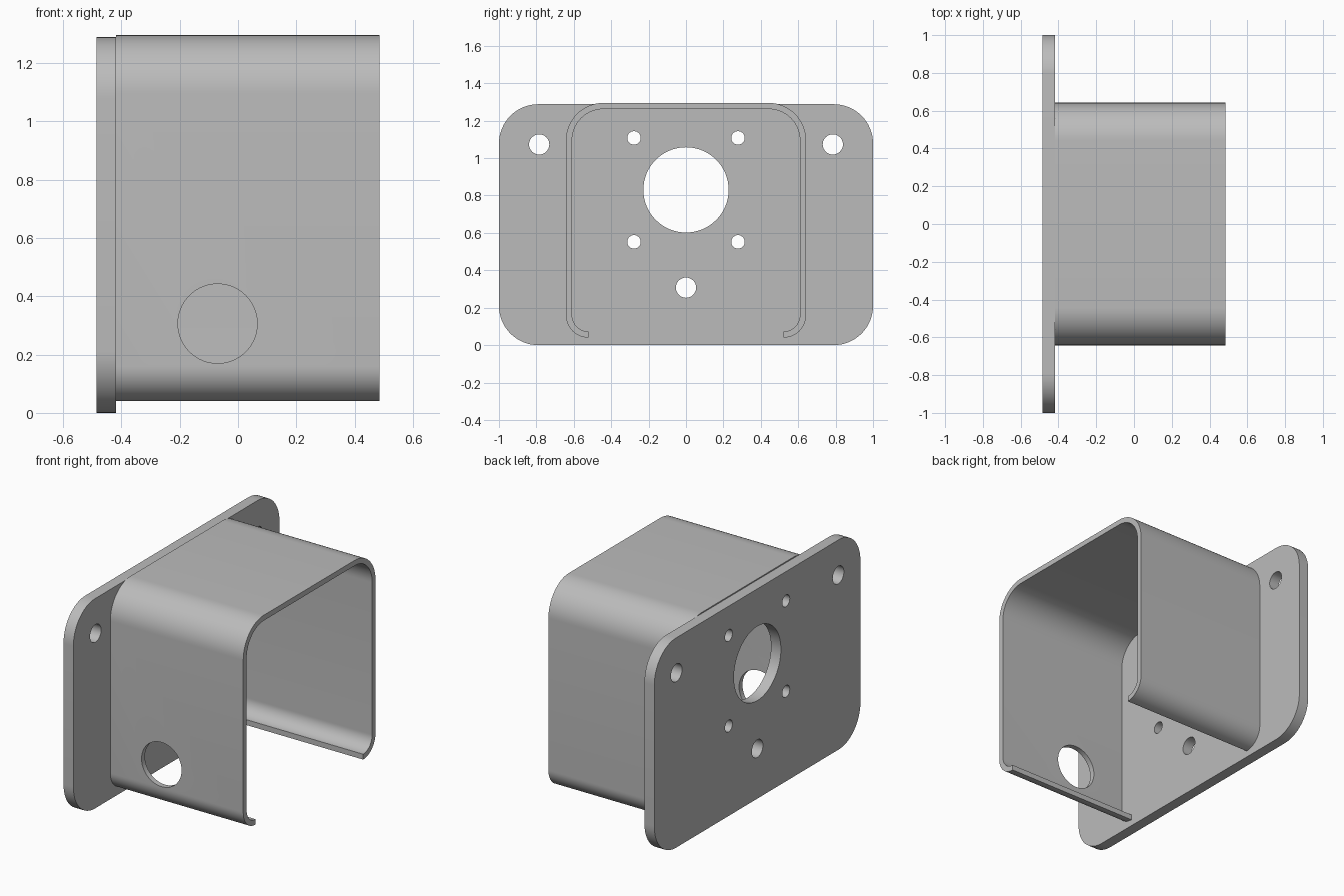
import bpy, bmesh
from math import sin, cos, pi, radians
from mathutils import Matrix, Vector

cube = bpy.data.objects.get("Cube")
if cube:
    bpy.data.objects.remove(cube, do_unlink=True)

steel = bpy.data.materials.new("plain grey")
steel.use_nodes = True
GREY = (0.5, 0.5, 0.5, 1)
steel.diffuse_color = GREY
steel.node_tree.nodes["Principled BSDF"].inputs["Base Color"].default_value = GREY


def arc(cy, cz, r, start, end, n=16):
    """Points of an arc in the y-z plane, angles in degrees."""
    angles = [radians(start + (end - start) * i / n) for i in range(n + 1)]
    return [(cy + r * cos(a), cz + r * sin(a)) for a in angles]


def extrude_x(name, outline, x0, x1):
    """Extrude a y-z outline from x0 to x1."""
    bm = bmesh.new()
    face = bm.faces.new([bm.verts.new((x0, y, z)) for y, z in outline])
    grown = bmesh.ops.extrude_face_region(bm, geom=[face])["geom"]
    verts = [g for g in grown if isinstance(g, bmesh.types.BMVert)]
    bmesh.ops.translate(bm, verts=verts, vec=(x1 - x0, 0, 0))
    bmesh.ops.recalc_face_normals(bm, faces=bm.faces)
    mesh = bpy.data.meshes.new(name)
    bm.to_mesh(mesh)
    bm.free()
    mesh.materials.append(steel)
    obj = bpy.data.objects.new(name, mesh)
    bpy.context.collection.objects.link(obj)
    return obj


def drill(obj, holes, axis):
    """Cut round holes (centre, radius) along an axis."""
    bm = bmesh.new()
    turn = Vector((0, 0, 1)).rotation_difference(Vector(axis)).to_matrix().to_4x4()
    for centre, r in holes:
        bmesh.ops.create_cone(bm, cap_ends=True, segments=64, radius1=r, radius2=r,
                              depth=0.3, matrix=Matrix.Translation(centre) @ turn)
    mesh = bpy.data.meshes.new("drill")
    bm.to_mesh(mesh)
    bm.free()
    mesh.materials.append(steel)
    cutter = bpy.data.objects.new("drill", mesh)
    cutter.hide_render = True
    bpy.context.collection.objects.link(cutter)
    mod = obj.modifiers.new("holes", "BOOLEAN")
    mod.operation, mod.solver, mod.object = "DIFFERENCE", "EXACT", cutter
    select(obj)
    bpy.ops.object.modifier_apply(modifier=mod.name)
    bpy.data.objects.remove(cutter, do_unlink=True)


def select(obj):
    bpy.ops.object.select_all(action="DESELECT")
    obj.select_set(True)
    bpy.context.view_layer.objects.active = obj


X_BACK, X_JOIN, X_FRONT = -0.485, -0.418, 0.485

# Mounting plate with rounded corners
H, R = 1.288, 0.21
plate = extrude_x("mounting_plate",
                  arc(1 - R, H - R, R, 0, 90) + arc(R - 1, H - R, R, 90, 180)
                  + arc(R - 1, R, R, 180, 270) + arc(1 - R, R, R, 270, 360),
                  X_BACK, X_JOIN)

# Shaft hole, motor screw holes and mounting holes
CZ = 0.83
holes = [((X_BACK, 0, CZ), 0.228), ((X_BACK, 0, 0.307), 0.054)]
for side in (-1, 1):
    holes.append(((X_BACK, side * 0.785, 1.073), 0.054))
    for up in (-1, 1):
        holes.append(((X_BACK, side * 0.278, CZ + up * 0.278), 0.036))
drill(plate, holes, (1, 0, 0))

# Bent sheet cover: outer edge, then inner edge back again
W, TOP, LOW, T = 0.642, 1.295, 0.04, 0.033
R_TOP, R_LIP = 0.2, 0.12


def half_edge(inset):
    """Right half of the cover section, from the lip up to the top."""
    return (arc(W - R_LIP, LOW + R_LIP, R_LIP - inset, -90, 0)
            + arc(W - R_TOP, TOP - R_TOP, R_TOP - inset, 0, 90))


def full_edge(inset):
    half = half_edge(inset)
    return half + [(-y, z) for y, z in reversed(half)]


cover = extrude_x("bent_cover", full_edge(0) + full_edge(T)[::-1], X_JOIN, X_FRONT)

# Cable hole in the front wall
drill(cover, [((-0.07, -W, 0.306), 0.136)], (0, 1, 0))

for obj in (plate, cover):
    select(obj)
    bpy.ops.object.shade_smooth_by_angle(angle=radians(30))
